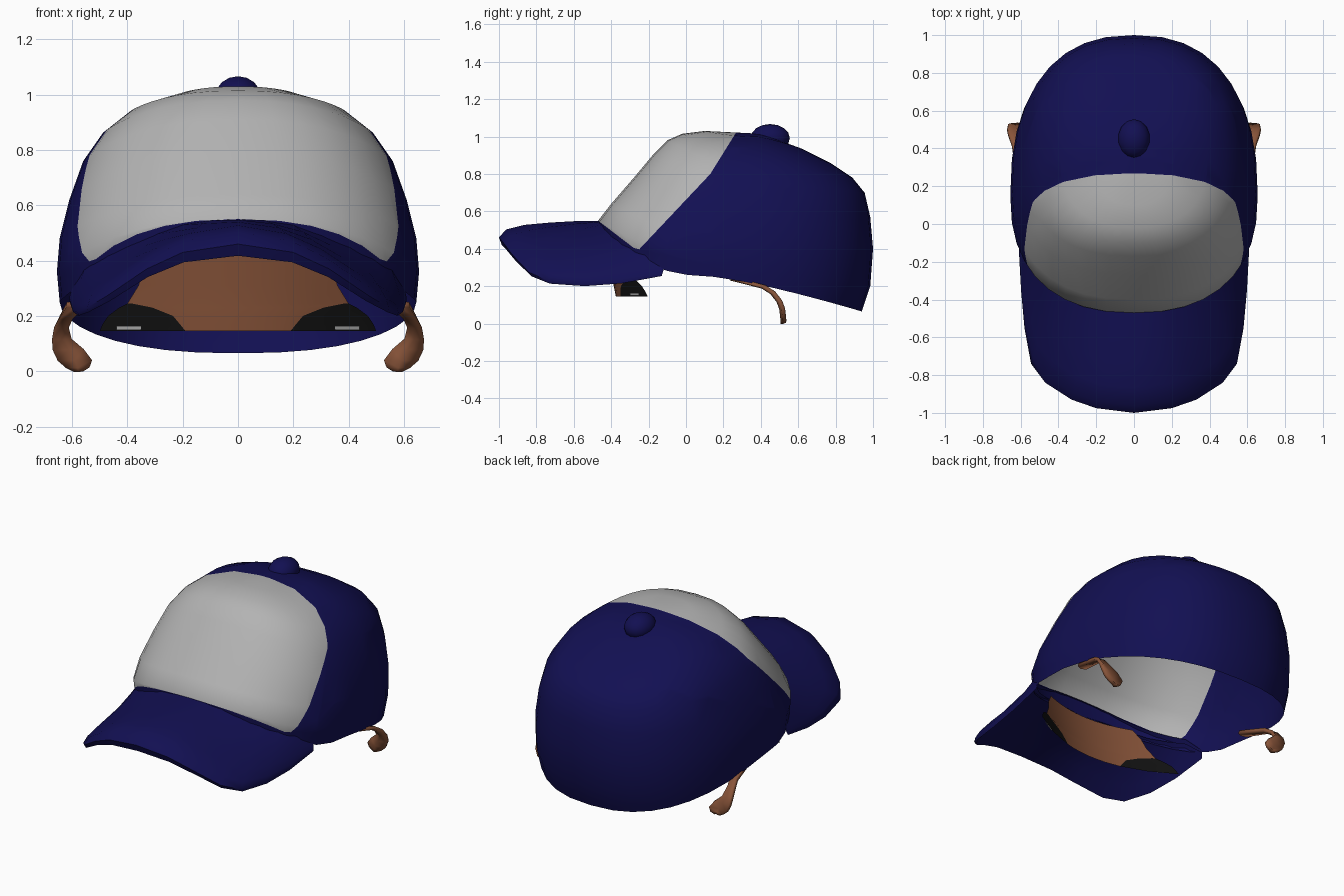
import bpy, bmesh, math
from mathutils import Vector

if "Cube" in bpy.data.objects:
    bpy.data.objects.remove(bpy.data.objects["Cube"])


def material(name, rgb):
    m = bpy.data.materials.new(name)
    m.diffuse_color = (*rgb, 1)
    m.use_nodes = True
    m.node_tree.nodes["Principled BSDF"].inputs["Base Color"].default_value = m.diffuse_color
    return m


NAVY = material("navy_cloth", (0.006, 0.005, 0.085))
GREY = material("pale_grey_cloth", (0.45, 0.45, 0.45))
SKIN = material("skin_brown", (0.25, 0.09, 0.042))
BLACK = material("black", (0.006, 0.006, 0.006))


def finish(bm, name, mats, angle=50, normals=True):
    if normals:
        bmesh.ops.recalc_face_normals(bm, faces=bm.faces)
    me = bpy.data.meshes.new(name)
    bm.to_mesh(me)
    bm.free()
    ob = bpy.data.objects.new(name, me)
    bpy.context.collection.objects.link(ob)
    for m in mats:
        me.materials.append(m)
    bpy.context.view_layer.objects.active = ob
    ob.select_set(True)
    bpy.ops.object.shade_smooth_by_angle(angle=math.radians(angle))
    ob.select_set(False)
    return ob


def loft(bm, rows, closed=False):
    """Skin rows of points with quads; returns the vertex rows."""
    vr = [[bm.verts.new(p) for p in r] for r in rows]
    n = len(rows[0])
    for a, b in zip(vr, vr[1:]):
        for i in range(n if closed else n - 1):
            j = (i + 1) % n
            bm.faces.new((a[i], a[j], b[j], b[i]))
    return vr


# Crown: each ring is front (y, z), side (x, y, z), back (y, z)
RINGS = [
    ((-.46, .44), (.645, .15, .25), (.94, .065)),
    ((-.47, .55), (.655, .15, .36), (.985, .20)),
    ((-.40, .64), (.645, .17, .48), (1.0, .40)),
    ((-.27, .79), (.61, .22, .62), (.985, .57)),
    ((-.17, .91), (.56, .27, .76), (.955, .70)),
    ((-.10, .98), (.49, .31, .86), (.89, .78)),
    ((-.02, 1.015), (.39, .35, .94), (.77, .86)),
    ((.10, 1.03), (.22, .38, 1.0), (.62, .935)),
]
SEG, P = 36, .84


def ring(front, side, back):
    pts = []
    for i in range(SEG):
        a = 2 * math.pi * i / SEG
        s, c = math.sin(a), math.cos(a)
        t = abs(c) ** P
        end, k = (front, 2) if c < 0 else (back, 1.25)
        x = math.copysign(abs(s) ** P, s) * side[0]
        pts.append((x, side[1] + (end[0] - side[1]) * t,
                    side[2] + (end[1] - side[2]) * t ** k))
    return pts


bm = bmesh.new()
rows = loft(bm, [ring(*r) for r in RINGS], True)
apex = bm.verts.new((0, .40, 1.015))
for i in range(SEG):
    bm.faces.new((rows[-1][i], rows[-1][(i + 1) % SEG], apex))

# Front panel seams: cuts through two (y, z) points, panel on the left of each
SEAMS = [((-.47, .55), (-.28, .405)), ((-.28, .405), (-.20, .385)),
         ((-.20, .385), (-.10, .43)), ((-.10, .43), (.13, .80)),
         ((.13, .80), (.33, 1.012))]
cuts = []
for (y0, z0), (y1, z1) in SEAMS:
    co, no = Vector((0, y0, z0)), Vector((0, -(z1 - z0), y1 - y0))
    cuts.append((co, no))
    bmesh.ops.bisect_plane(bm, geom=bm.verts[:] + bm.edges[:] + bm.faces[:],
                           plane_co=co, plane_no=no, dist=1e-4)
for f in bm.faces:
    mid = f.calc_center_median()
    f.material_index = int(all((mid - co).dot(no) > 0 for co, no in cuts))
finish(bm, "crown", [NAVY, GREY], 60)

# Crown button
bm = bmesh.new()
bmesh.ops.create_uvsphere(bm, u_segments=14, v_segments=8, radius=1)
for v in bm.verts:
    v.co = Vector((v.co.x * .085, .45 + v.co.y * .105, .992 + v.co.z * .075))
finish(bm, "crown_button", [NAVY])

# Brim: half seam and half outer edge, mirrored and lofted
SEAM = [(0, -.46, .55), (.1, -.455, .545), (.2, -.44, .53), (.3, -.405, .495),
        (.40, -.35, .455), (.48, -.28, .42), (.55, -.20, .385), (.60, -.12, .30)]
EDGE = [(0, -1, .46), (.2, -.975, .43), (.33, -.93, .37), (.47, -.84, .275),
        (.545, -.74, .23), (.58, -.55, .212), (.598, -.35, .222), (.61, -.13, .26)]


def mirrored(pts):
    return [Vector((-x, y, z)) for x, y, z in pts[:0:-1]] + [Vector(p) for p in pts]


TOP = [(0, 0), (.25, .02), (.5, .035), (.75, .045), (.93, .037), (1, 0)]
UNDER = [(.97, -.045), (.75, -.05), (.4, -.06), (0, -.10)]
seam, edge = mirrored(SEAM), mirrored(EDGE)
rows = []
for v, dz in TOP + UNDER:
    row = []
    for i, (s, e) in enumerate(zip(seam, edge)):
        u = abs(i - 7) / 7
        p = s.lerp(e, v)
        p.z += dz * (1 - .85 * u)
        row.append(p)
    rows.append(row)
bm = bmesh.new()
loft(bm, rows)
finish(bm, "brim", [NAVY], 60)

# Forehead strip: rows of z, half width, inner limit of the black ends
FORE = [(.145, .50, .19), (.17, .49, .21), (.20, .47, .235), (.23, .43, .31),
        (.245, .40, .385), (.31, .36, .35), (.37, .34, .33), (.43, .30, .29)]


def fore_y(x, z):
    return -.375 + .68 * x * x - .2 * (z - .145)


rows = []
for z, w, b in FORE:
    xs = [b * k / 4 for k in range(-4, 5)]
    xs = [-w, -(w + b) / 2] + xs + [(w + b) / 2, w]
    rows.append([(x, fore_y(x, z), z) for x in xs])
bm = bmesh.new()
vr = loft(bm, rows)
outer = {v for r in vr[:5] for v in (r[0], r[1], r[-2], r[-1])}
for f in bm.faces:
    f.material_index = int(any(v in outer for v in f.verts)
                           and f.calc_center_median().z < .245)
finish(bm, "forehead", [SKIN, BLACK])

# Pale glints on the black ends
for sx, side in ((-1, "left"), (1, "right")):
    bm = bmesh.new()
    loft(bm, [[(sx * x, fore_y(x, z) - .006, z) for x in (.35, .395, .44)]
              for z in (.15, .163)])
    finish(bm, side + "_glint", [GREY])

# Ears: rows of z, inner x, outer x, y
EAR = [(.24, .56, .62, .25), (.197, .60, .645, .42), (.165, .615, .662, .47),
       (.12, .605, .67, .505), (.08, .56, .668, .52), (.04, .53, .65, .525),
       (.015, .54, .62, .527), (.002, .565, .59, .527)]
for sx, side in ((-1, "left"), (1, "right")):
    bm = bmesh.new()
    loft(bm, [[(sx * (a + (b - a) * k / 2), y - .012 * (k == 1), z) for k in range(3)]
              for z, a, b, y in EAR])
    ear = finish(bm, side + "_ear", [SKIN])
    mod = ear.modifiers.new("thickness", "SOLIDIFY")
    mod.thickness = .02
    mod.offset = 0
